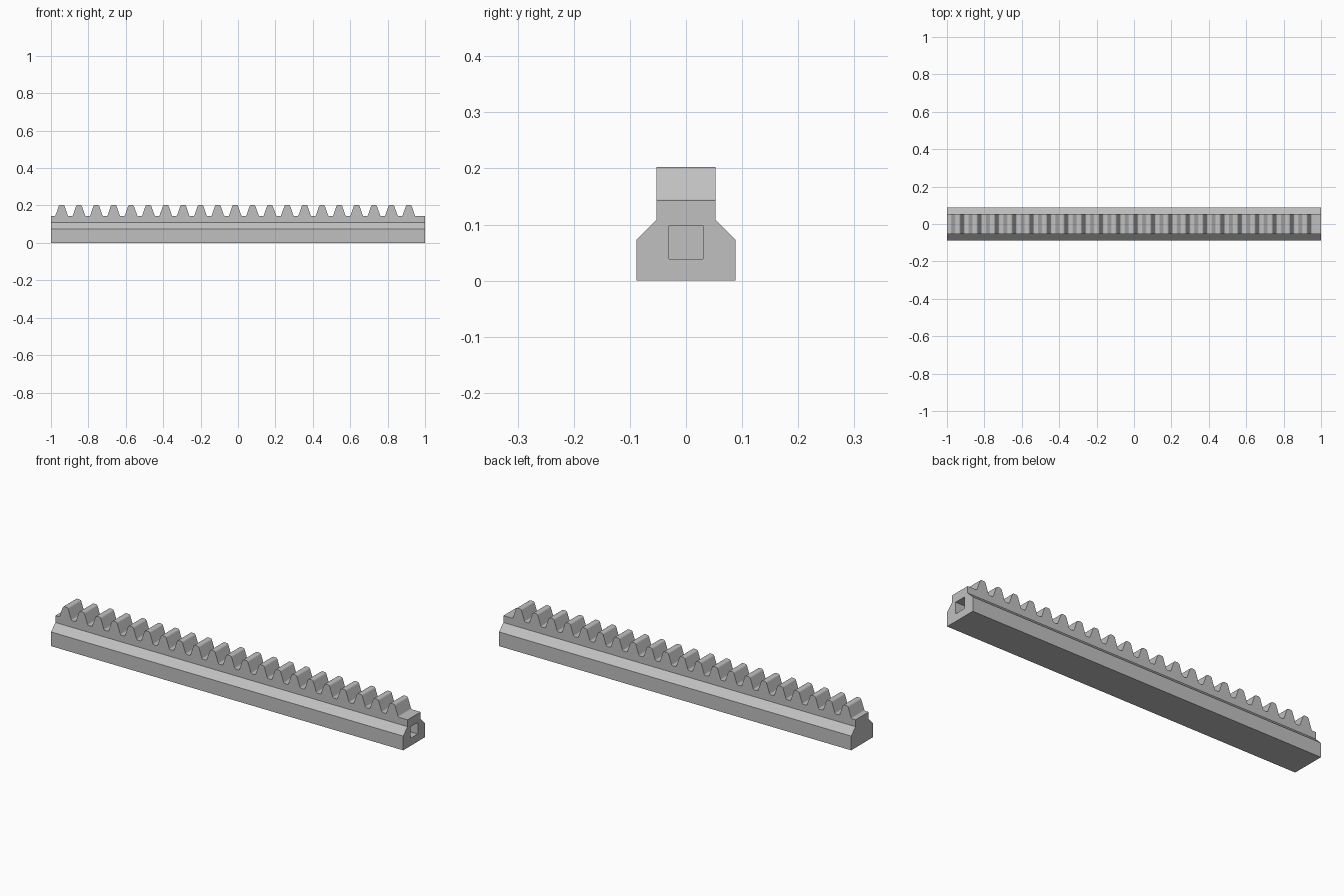
import bpy
import bmesh
import math
from mathutils import Vector

if "Cube" in bpy.data.objects:
    bpy.data.objects.remove(bpy.data.objects["Cube"])

# Main sizes
ROOT, TIP = 0.143, 0.203
TEETH, FIRST, PITCH = 21, -0.943, 0.0928
ROOT_HALF, TIP_HALF = 0.034, 0.0135

grey = bpy.data.materials.new("plain grey")
grey.use_nodes = True
colour = (0.53, 0.53, 0.53, 1)
grey.diffuse_color = colour
grey.node_tree.nodes["Principled BSDF"].inputs["Base Color"].default_value = colour


def prism(name, outline, sweep):
    """Extrude a closed outline of 3D points along a vector."""
    bm = bmesh.new()
    face = bm.faces.new([bm.verts.new(p) for p in outline])
    new = bmesh.ops.extrude_face_region(bm, geom=[face])["geom"]
    bmesh.ops.translate(bm, vec=sweep, verts=[v for v in new if isinstance(v, bmesh.types.BMVert)])
    bmesh.ops.recalc_face_normals(bm, faces=bm.faces)
    mesh = bpy.data.meshes.new(name)
    bm.to_mesh(mesh)
    bm.free()
    mesh.materials.append(grey)
    obj = bpy.data.objects.new(name, mesh)
    bpy.context.collection.objects.link(obj)
    return obj


def rounded(before, corner, after, radius, steps=5):
    """Points of an arc that replaces a corner."""
    c = Vector(corner)
    a, b = (Vector(before) - c).normalized(), (Vector(after) - c).normalized()
    half = a.angle(b) / 2
    centre = c + (a + b).normalized() * radius / math.sin(half)
    reach = radius / math.tan(half)
    start, end = c + a * reach - centre, c + b * reach - centre
    turn = start.angle_signed(end)
    # angle_signed is clockwise-positive for 2D vectors
    base = math.atan2(start.y, start.x)
    return [(centre.x + radius * math.cos(base - turn * i / steps),
             centre.y + radius * math.sin(base - turn * i / steps)) for i in range(steps + 1)]


def cut(target, tool, operation):
    mod = target.modifiers.new(operation.title(), "BOOLEAN")
    mod.operation, mod.solver, mod.object = operation, "EXACT", tool
    bpy.context.view_layer.objects.active = target
    bpy.ops.object.modifier_apply(modifier=mod.name)
    bpy.data.objects.remove(tool)


# Bar: stepped cross-section swept along the full length
side = [(0.088, 0), (0.088, 0.073), (0.053, 0.108), (0.053, TIP)]
section = side + [(-y, z) for y, z in reversed(side)]
rack = prism("toothed_rack", [(-1, y, z) for y, z in section], (2, 0, 0))

# Tooth row: rounded trapezoids, used to trim the top of the bar
corners = [(-1.2, ROOT)]
radii = [0]
for i in range(TEETH):
    x = FIRST + i * PITCH
    corners += [(x - ROOT_HALF, ROOT), (x - TIP_HALF, TIP), (x + TIP_HALF, TIP), (x + ROOT_HALF, ROOT)]
    radii += [0.008, 0.011, 0.011, 0.008]
corners.append((1.2, ROOT))
outline = [(-1.2, -0.2), corners[0]]
for i in range(1, len(corners) - 1):
    outline += rounded(corners[i - 1], corners[i], corners[i + 1], radii[i])
outline += [corners[-1], (1.2, -0.2)]
trim = prism("tooth_trim", [(x, -0.3, z) for x, z in outline], (0, 0.6, 0))
cut(rack, trim, "INTERSECT")

# Square socket in the right-hand end seen from the front
square = [(-0.03, 0.039), (0.03, 0.039), (0.03, 0.098), (-0.03, 0.098)]
socket = prism("socket_cutter", [(0.9, y, z) for y, z in square], (0.2, 0, 0))
cut(rack, socket, "DIFFERENCE")

# Smooth the rounded teeth, keep the hard edges
bpy.ops.object.select_all(action="DESELECT")
rack.select_set(True)
bpy.context.view_layer.objects.active = rack
bpy.ops.object.shade_smooth_by_angle(angle=math.radians(30))
